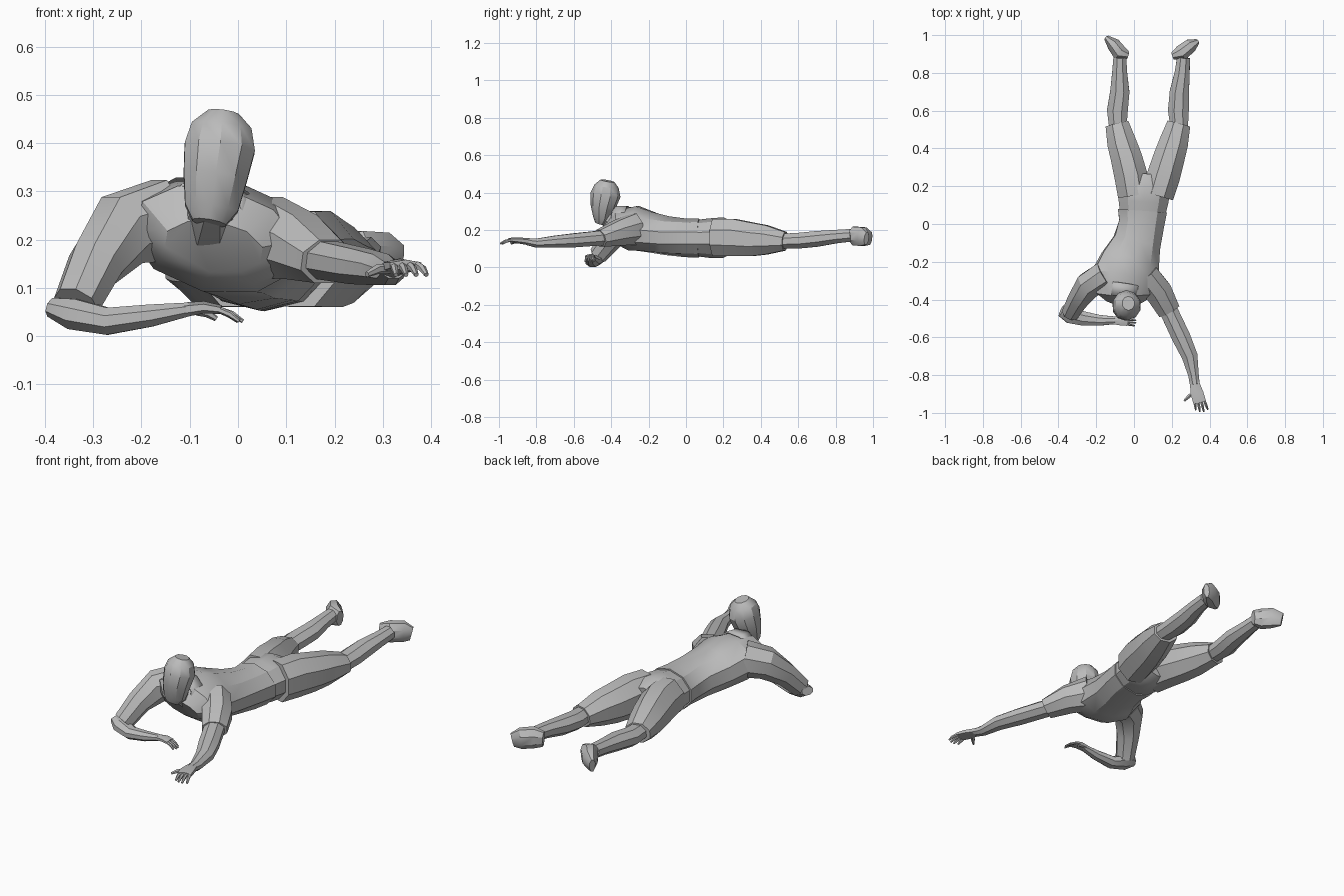
import bpy, bmesh, math
from mathutils import Vector

cube = bpy.data.objects.get("Cube")
if cube:
    bpy.data.objects.remove(cube, do_unlink=True)

grey = bpy.data.materials.new("plain_grey")
grey.use_nodes = True
colour = (0.5, 0.5, 0.5, 1)
grey.diffuse_color = colour
grey.node_tree.nodes["Principled BSDF"].inputs["Base Color"].default_value = colour


def loft(name, sections, sides=8, capped=True):
    """Skin rings given as (x, y, z, half width, half height, optional roll)."""
    bm = bmesh.new()
    points = [Vector(s[:3]) for s in sections]
    last = len(points) - 1
    rings = []
    for i, s in enumerate(sections):
        tangent = (points[min(i + 1, last)] - points[max(i - 1, 0)]).normalized()
        ref = Vector((0, 1, 0)) if abs(tangent.z) > 0.9 else Vector((0, 0, 1))
        side = tangent.cross(ref).normalized()
        up = side.cross(tangent)
        roll = s[5] if len(s) > 5 else 0
        across = side * math.cos(roll) + up * math.sin(roll)
        over = up * math.cos(roll) - side * math.sin(roll)
        grow = 1 / math.cos(math.pi / sides)
        ring = []
        for k in range(sides):
            a = (k + 0.5) * math.tau / sides
            ring.append(bm.verts.new(points[i] + across * (s[3] * grow * math.cos(a))
                                     + over * (s[4] * grow * math.sin(a))))
        rings.append(ring)
    for low, high in zip(rings, rings[1:]):
        for k in range(sides):
            n = (k + 1) % sides
            bm.faces.new((low[k], low[n], high[n], high[k]))
    if capped:
        bm.faces.new(rings[0])
        bm.faces.new(rings[-1])
    bmesh.ops.recalc_face_normals(bm, faces=bm.faces)
    mesh = bpy.data.meshes.new(name)
    bm.to_mesh(mesh)
    bm.free()
    obj = bpy.data.objects.new(name, mesh)
    bpy.context.collection.objects.link(obj)
    mesh.materials.append(grey)
    bpy.ops.object.select_all(action="DESELECT")
    obj.select_set(True)
    bpy.context.view_layer.objects.active = obj
    bpy.ops.object.shade_smooth_by_angle(angle=math.radians(32))
    return obj


# Upper body, rolled towards its left side
loft("shirt", [
    (-.05, -.40, .185, .10, .06, -.2),
    (-.045, -.36, .21, .165, .095, -.25),
    (-.045, -.28, .21, .18, .115, -.22),
    (-.02, -.20, .19, .155, .105, -.15),
    (.015, -.10, .17, .125, .10, -.1),
    (.04, 0, .158, .12, .098),
    (.045, .07, .158, .13, .10)], sides=10)
loft("pelvis", [
    (.045, .04, .157, .118, .09),
    (.05, .12, .157, .132, .10),
    (.055, .20, .16, .14, .103),
    (.057, .26, .155, .11, .075)], sides=10)

# Neck, collar and head
loft("neck", [
    (-.05, -.30, .22, .08, .08),
    (-.06, -.38, .24, .055, .055),
    (-.055, -.44, .28, .04, .045)])
collar = loft("collar", [
    (-.06, -.32, .25, .10, .08),
    (-.07, -.39, .257, .08, .07)], capped=False)
solid = collar.modifiers.new("thickness", "SOLIDIFY")
solid.thickness = 0.008
loft("head", [
    (-.06, -.458, .235, .035, .028),
    (-.055, -.45, .265, .055, .045),
    (-.047, -.443, .33, .066, .066),
    (-.038, -.43, .39, .073, .077),
    (-.034, -.425, .435, .062, .062),
    (-.03, -.42, .463, .032, .036)], sides=10)

# Legs: both share lengths, heights and girths, with their own x positions
THIGH = [(.15, .16, .085, .098), (.25, .16, .088, .10), (.35, .15, .083, .09),
         (.43, .147, .077, .078), (.53, .14, .062, .05)]
CALF = [(.50, .14, .045, .04), (.60, .143, .055, .042), (.70, .153, .051, .042),
        (.80, .165, .04, .036), (.88, .172, .034, .034)]
LEG_X = {
    "left": ((.125, .155, .185, .21, .237), (.24, .235, .24, .255, .262)),
    "right": ((0, -.015, -.04, -.065, -.09), (-.085, -.088, -.075, -.076, -.075))}
for side, (thigh_x, calf_x) in LEG_X.items():
    loft(side + "_thigh", [(x, *s) for x, s in zip(thigh_x, THIGH)])
    loft(side + "_calf", [(x, *s) for x, s in zip(calf_x, CALF)])

# Feet turned outwards, from heel to toe
FOOT_GIRTH = [(.165, .02, .038), (.168, .042, .05), (.165, .036, .05), (.155, .014, .034)]
FOOT_PATH = {
    "left": ((.205, .89), (.25, .905), (.30, .945), (.334, .965)),
    "right": ((-.032, .893), (-.075, .905), (-.108, .95), (-.145, .985))}
for side, path in FOOT_PATH.items():
    loft(side + "_foot", [(*p, *g) for p, g in zip(path, FOOT_GIRTH)])

# Stretched left arm
loft("left_sleeve", [
    (.06, -.27, .205, .07, .085),
    (.13, -.36, .185, .072, .068),
    (.185, -.46, .155, .06, .046)])
loft("left_arm", [
    (.17, -.43, .16, .048, .04),
    (.25, -.60, .145, .049, .037),
    (.295, -.70, .138, .042, .032),
    (.315, -.80, .13, .028, .024),
    (.322, -.85, .138, .026, .018)])
loft("left_palm", [
    (.32, -.84, .138, .025, .016),
    (.335, -.90, .145, .034, .014),
    (.348, -.945, .147, .034, .01)], sides=6)

# Folded right arm
loft("right_sleeve", [
    (-.15, -.27, .24, .075, .085),
    (-.24, -.325, .22, .07, .075),
    (-.295, -.40, .15, .055, .056),
    (-.335, -.47, .065, .045, .048)])
loft("right_forearm", [
    (-.385, -.46, .06, .03, .02),
    (-.34, -.48, .046, .045, .032),
    (-.27, -.50, .031, .038, .028),
    (-.18, -.51, .043, .028, .023),
    (-.10, -.51, .056, .02, .014)])
loft("right_palm", [
    (-.11, -.51, .055, .02, .013),
    (-.07, -.512, .06, .025, .011),
    (-.035, -.514, .055, .025, .008)], sides=6)


# Fingers fan out from the knuckles and curl down at the tip
def finger(name, base, reach, thick):
    base, reach = Vector(base), Vector(reach)
    middle = base + reach * 0.55 + Vector((0, 0, thick * 0.6))
    loft(name, [(*base, thick, thick), (*middle, thick, thick),
                (*(base + reach), thick * 0.6, thick * 0.6)], sides=6)


LENGTHS = (.85, 1, 1, .8)
for i, length in enumerate(LENGTHS):
    step = i - 1.5
    finger(f"left_finger_{i + 1}", (.347 + step * .017, -.935, .147),
           (.012 + step * .004, -.058 * length, -.02), .007)
    finger(f"right_finger_{i + 1}", (-.04, -.513 + step * .012, .055),
           (.05 * length, -.004 + step * .002, -.024), .006)
finger("left_thumb", (.315, -.89, .14), (-.048, -.045, -.012), .009)
finger("right_thumb", (-.085, -.495, .052), (.04, .006, -.016), .008)
